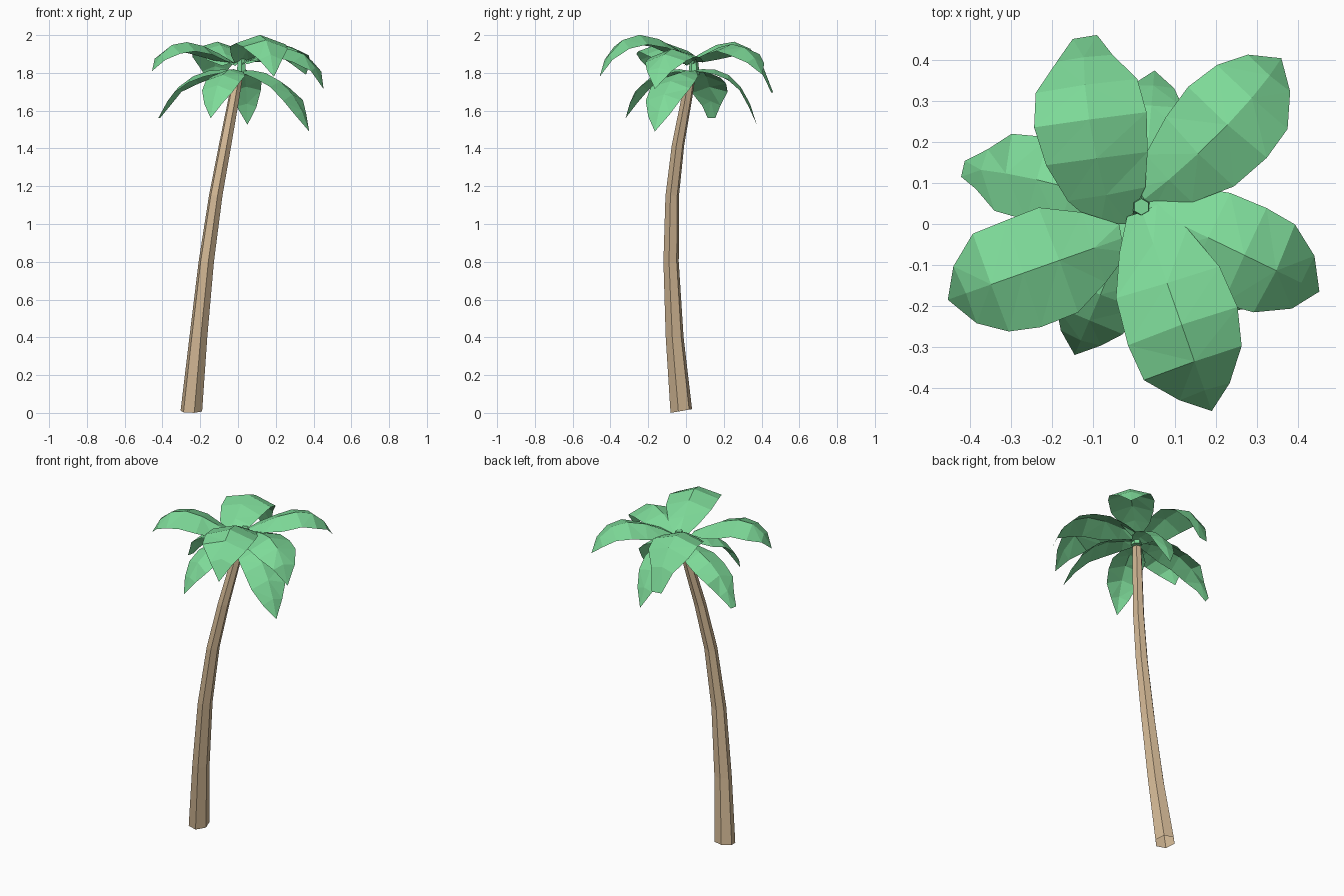
import bpy, bmesh, math, random
from mathutils import Vector

random.seed(4)
cube = bpy.data.objects.get("Cube")
if cube:
    bpy.data.objects.remove(cube, do_unlink=True)


def make_material(name, color):
    mat = bpy.data.materials.new(name)
    mat.use_nodes = True
    mat.diffuse_color = (*color, 1)
    mat.node_tree.nodes["Principled BSDF"].inputs["Base Color"].default_value = (*color, 1)
    return mat


def finish(bm, name, mat):
    mesh = bpy.data.meshes.new(name)
    bm.to_mesh(mesh)
    bm.free()
    mesh.materials.append(mat)
    obj = bpy.data.objects.new(name, mesh)
    bpy.context.collection.objects.link(obj)
    return obj


def bezier(a, b, c, d, t):
    s = 1 - t
    return a * s**3 + b * 3 * s * s * t + c * 3 * s * t * t + d * t**3


bark = make_material("bark tan", (0.65, 0.48, 0.30))
leaf = make_material("leaf green", (0.21, 0.71, 0.32))

# Curved, tapering six-sided trunk, open underneath: x, y, z, radius of each ring
SIDES = 6
rings = [(-0.247, -0.025, 0.01, 0.059), (-0.21, -0.06, 0.4, 0.049),
         (-0.168, -0.079, 0.8, 0.042), (-0.118, -0.073, 1.15, 0.037),
         (-0.068, -0.042, 1.42, 0.034), (-0.023, 0.003, 1.66, 0.03),
         (0.0, 0.025, 1.79, 0.027)]
bm = bmesh.new()
loops = []
for i, (x, y, z, r) in enumerate(rings):
    loop = []
    for k in range(SIDES):
        a = math.radians(45) + math.tau * k / SIDES
        lift = 0.01 * math.sin(a) if i == 0 else 0
        loop.append(bm.verts.new((x + r * math.cos(a), y + r * math.sin(a), z + lift)))
    loops.append(loop)
for low, high in zip(loops, loops[1:]):
    for k in range(SIDES):
        n = (k + 1) % SIDES
        bm.faces.new((low[k], low[n], high[n], high[k]))
bm.faces.new(loops[-1])
finish(bm, "trunk", bark)

# Share of full half-width at each station along a frond
OUTLINE = [(0, 0.25), (0.15, 0.66), (0.33, 0.95), (0.52, 1), (0.7, 0.9), (0.86, 0.52)]


def make_frond(name, root, tip, rise, half_width, bow=0.0, blunt=0.0):
    """Folded leaf blade arching from root to tip, with a crease along its rib."""
    root, tip = Vector(root), Vector(tip)
    along = Vector((tip.x - root.x, tip.y - root.y, 0))
    side = Vector((-along.y, along.x, 0)).normalized()
    b = root + along * 0.34
    c = root + along * 0.78
    b.z, c.z = rise
    b += side * bow
    c += side * bow
    bm = bmesh.new()
    rows = []
    for t, share in OUTLINE:
        mid = bezier(root, b, c, tip, t)
        w = half_width * share
        row = [bm.verts.new(mid)]
        for sign in (-1, 1):
            wobble = Vector([random.uniform(-0.007, 0.007) for _ in range(3)])
            row.append(bm.verts.new(mid + side * sign * w - Vector((0, 0, 0.32 * w)) + wobble))
        rows.append(row)
    for p, q in zip(rows, rows[1:]):
        bm.faces.new((p[1], q[1], q[0], p[0]))
        bm.faces.new((p[0], q[0], q[2], p[2]))
    # Pointed or blunt end
    last = rows[-1]
    if blunt:
        e1, e2 = (bm.verts.new(tip + side * s * blunt) for s in (-1, 1))
        bm.faces.new((last[1], e1, last[0]))
        bm.faces.new((last[0], e1, e2))
        bm.faces.new((last[0], e2, last[2]))
    else:
        end = bm.verts.new(tip)
        bm.faces.new((last[1], end, last[0]))
        bm.faces.new((last[0], end, last[2]))
    bmesh.ops.triangulate(bm, faces=bm.faces[:])
    finish(bm, name, leaf)


# Upper ring of five broad fronds
make_frond("upper_frond_back", (-0.045, 0.0, 1.85), (-0.12, 0.457, 1.695), (1.96, 2.1), 0.138, 0.03, 0.03)
make_frond("upper_frond_right", (-0.03, -0.035, 1.86), (-0.455, -0.185, 1.81), (1.95, 2.06), 0.142)
make_frond("upper_frond_front", (0.02, 0.03, 1.87), (0.19, -0.457, 1.78), (2.0, 2.12), 0.138)
make_frond("upper_frond_left", (0.03, 0.04, 1.86), (0.453, -0.165, 1.715), (1.91, 2.04), 0.132)
make_frond("upper_frond_back_left", (0.025, 0.06, 1.86), (0.36, 0.405, 1.79), (1.94, 2.05), 0.125, -0.025)

# Lower ring of four narrower, drooping fronds
make_frond("lower_frond_right", (-0.01, 0.04, 1.81), (-0.418, 0.135, 1.56), (1.84, 1.80), 0.105, -0.02, 0.02)
make_frond("lower_frond_front", (0.0, 0.02, 1.81), (-0.145, -0.32, 1.56), (1.84, 1.82), 0.095)
make_frond("lower_frond_left", (0.02, 0.03, 1.81), (0.377, -0.165, 1.49), (1.83, 1.77), 0.115)
make_frond("lower_frond_back", (0.02, 0.03, 1.81), (0.05, 0.375, 1.525), (1.84, 1.83), 0.09)

# Small bud in the middle of the crown
bm = bmesh.new()
bmesh.ops.create_cone(bm, cap_ends=True, segments=6, radius1=0.03, radius2=0.02, depth=0.09)
bmesh.ops.translate(bm, verts=bm.verts[:], vec=(0.018, 0.042, 1.835))
finish(bm, "crown_bud", leaf)
